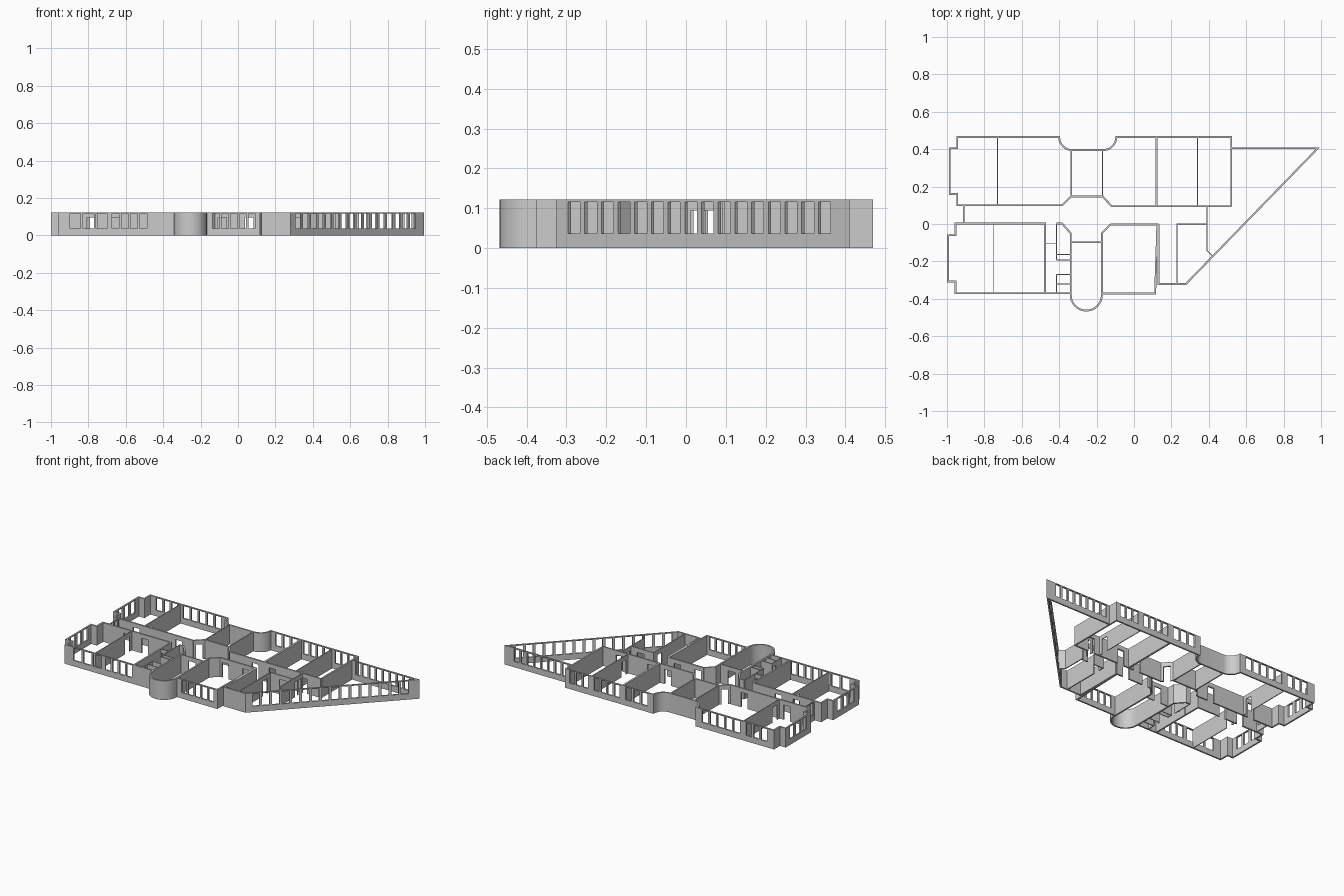
import bpy, bmesh, math
from mathutils import Vector

if "Cube" in bpy.data.objects:
    bpy.data.objects.remove(bpy.data.objects["Cube"])

HEIGHT = 0.122
LEVELS = [0, 0.037, 0.095, 0.116, HEIGHT]      # floor, sill, door head, window head, top
KINDS = {"window": (0.037, 0.116), "door": (0, 0.095)}


def windows(start, end, n, gap=0.012):
    """Evenly spaced windows between two distances along a wall."""
    pitch = (end - start) / n
    return [(start + i * pitch + gap / 2, start + (i + 1) * pitch - gap / 2, "window")
            for i in range(n)]


def door(mid, width=0.046):
    return [(mid - width / 2, mid + width / 2, "door")]


def arc(cx, cy, r, a0, a1, n=10):
    return [(cx + r * math.cos(math.radians(a0 + (a1 - a0) * i / n)),
             cy + r * math.sin(math.radians(a0 + (a1 - a0) * i / n))) for i in range(n + 1)]


def wall(name, path, t=0.01, smooth=False):
    """Wall along a path; a point may carry the openings of the segment leading to it."""
    bm = bmesh.new()
    for p, q in zip(path, path[1:]):
        a, b = Vector(p[:2]), Vector(q[:2])
        holes = q[2] if len(q) > 2 else []
        length = (b - a).length
        cuts = sorted({0, length, *[s for h in holes for s in h[:2]]})
        for s0, s1 in zip(cuts, cuts[1:]):
            u, v = a.lerp(b, s0 / length), a.lerp(b, s1 / length)
            for z0, z1 in zip(LEVELS, LEVELS[1:]):
                mid, zm = (s0 + s1) / 2, (z0 + z1) / 2
                if any(h[0] < mid < h[1] and KINDS[h[2]][0] < zm < KINDS[h[2]][1] for h in holes):
                    continue
                bm.faces.new([bm.verts.new((w.x, w.y, z))
                              for w, z in ((u, z0), (v, z0), (v, z1), (u, z1))])
    bmesh.ops.remove_doubles(bm, verts=bm.verts, dist=0.0005)
    mesh = bpy.data.meshes.new(name)
    bm.to_mesh(mesh)
    bm.free()
    ob = bpy.data.objects.new(name, mesh)
    bpy.context.collection.objects.link(ob)
    mod = ob.modifiers.new("thickness", "SOLIDIFY")
    mod.thickness, mod.offset, mod.use_even_offset = t, 0, True
    bpy.ops.object.select_all(action="DESELECT")
    ob.select_set(True)
    bpy.context.view_layer.objects.active = ob
    bpy.ops.object.convert(target="MESH")
    if smooth:
        bpy.ops.object.shade_smooth_by_angle(angle=math.radians(30))
    return ob


# North wing: outer facade with the rounded recess
wall("north_facade", [
    (-0.385, 0.10), (-0.945, 0.10, door(0.10) + door(0.40)), (-0.945, 0.16), (-0.985, 0.16),
    (-0.985, 0.405, windows(0.03, 0.215, 3, 0.02)), (-0.945, 0.405), (-0.945, 0.465),
    (-0.40, 0.465, windows(0.04, 0.20, 3) + windows(0.23, 0.51, 5))]
    + arc(-0.33, 0.465, 0.07, 180, 270)[1:] + arc(-0.165, 0.465, 0.07, 270, 360)
    + [(0.52, 0.465, windows(0.03, 0.20, 3) + windows(0.23, 0.42, 4) + windows(0.45, 0.595, 3)),
       (0.52, 0.095)], smooth=True)
# North wing: corridor side with the chamfered lobby
wall("north_corridor_wall", [
    (-0.385, 0.10), (-0.335, 0.148, door(0.035, 0.04)), (-0.168, 0.148),
    (-0.12, 0.095, door(0.035, 0.04)), (0.52, 0.095, door(0.18) + door(0.30) + door(0.52))])
for i, (x, y0, y1, t) in enumerate([(-0.73, 0.10, 0.465, 0.005), (-0.335, 0.148, 0.395, 0.007),
                                    (-0.168, 0.148, 0.395, 0.007), (0.12, 0.095, 0.465, 0.012),
                                    (0.34, 0.095, 0.465, 0.005)]):
    wall(f"north_partition_{i}", [(x, y0), (x, y1, door(0.05) if i in (0, 4) else [])], t)

# South wing: west rooms
wall("south_west_facade", [
    (-0.475, -0.37), (-0.475, 0.003), (-0.955, 0.003, door(0.18) + door(0.31)),
    (-0.955, -0.06), (-0.995, -0.06), (-0.995, -0.308, windows(0.03, 0.218, 3, 0.02)),
    (-0.955, -0.308), (-0.955, -0.37),
    (-0.335, -0.37, windows(0.05, 0.26, 3) + windows(0.275, 0.475, 4))])
wall("south_west_partition", [(-0.75, 0.003), (-0.75, -0.37, door(0.05))], 0.005)

# Rounded stair tower
wall("stair_tower", [(-0.415, 0.003), (-0.385, 0.003), (-0.338, -0.05)]
     + arc(-0.255, -0.38, 0.083, 180, 360, 20)
     + [(-0.172, -0.05), (-0.125, -0.002)], smooth=True)
wall("stair_tower_cross_wall", [(-0.338, -0.097), (-0.172, -0.097, door(0.083, 0.05))], 0.007)

# Small service rooms
wall("service_spine_north", [(-0.415, 0.003), (-0.415, -0.19, door(0.15, 0.03))], 0.005)
wall("service_spine_south", [(-0.415, -0.27), (-0.415, -0.37, door(0.025, 0.03))], 0.005)
wall("service_lobby_wall", [(-0.475, -0.103), (-0.415, -0.103, door(0.03, 0.04))], 0.005)
for i, y in enumerate((-0.163, -0.192, -0.27, -0.32)):
    wall(f"service_cross_wall_{i}", [(-0.415, y), (-0.338, y)], 0.005)

# South wing: middle room
wall("south_middle_room", [
    (-0.125, -0.002), (0.125, -0.002, door(0.04) + door(0.185)), (0.113, -0.372),
    (-0.172, -0.372, windows(0.015, 0.255, 5))])

# South-east rooms and the glazed diagonal front
wall("east_glazed_front", [
    (0.13, -0.002), (0.13, -0.32), (0.278, -0.32),
    (0.983, 0.405, windows(0.03, 0.965, 16, 0.016)),
    (0.52, 0.405, windows(0.05, 0.44, 8))])
wall("east_room_wall", [(0.23, -0.32), (0.23, -0.002, door(0.26)), (0.39, -0.002, door(0.09))], 0.007)

# Corridor ends
wall("west_corridor_end", [(-0.91, 0.10), (-0.91, 0.003, windows(0.012, 0.085, 2, 0.008))], 0.006)
wall("east_corridor_end", [(0.39, 0.095), (0.39, -0.14, door(0.032, 0.032) + door(0.068, 0.032)),
                           (0.418, -0.17)], 0.006)
